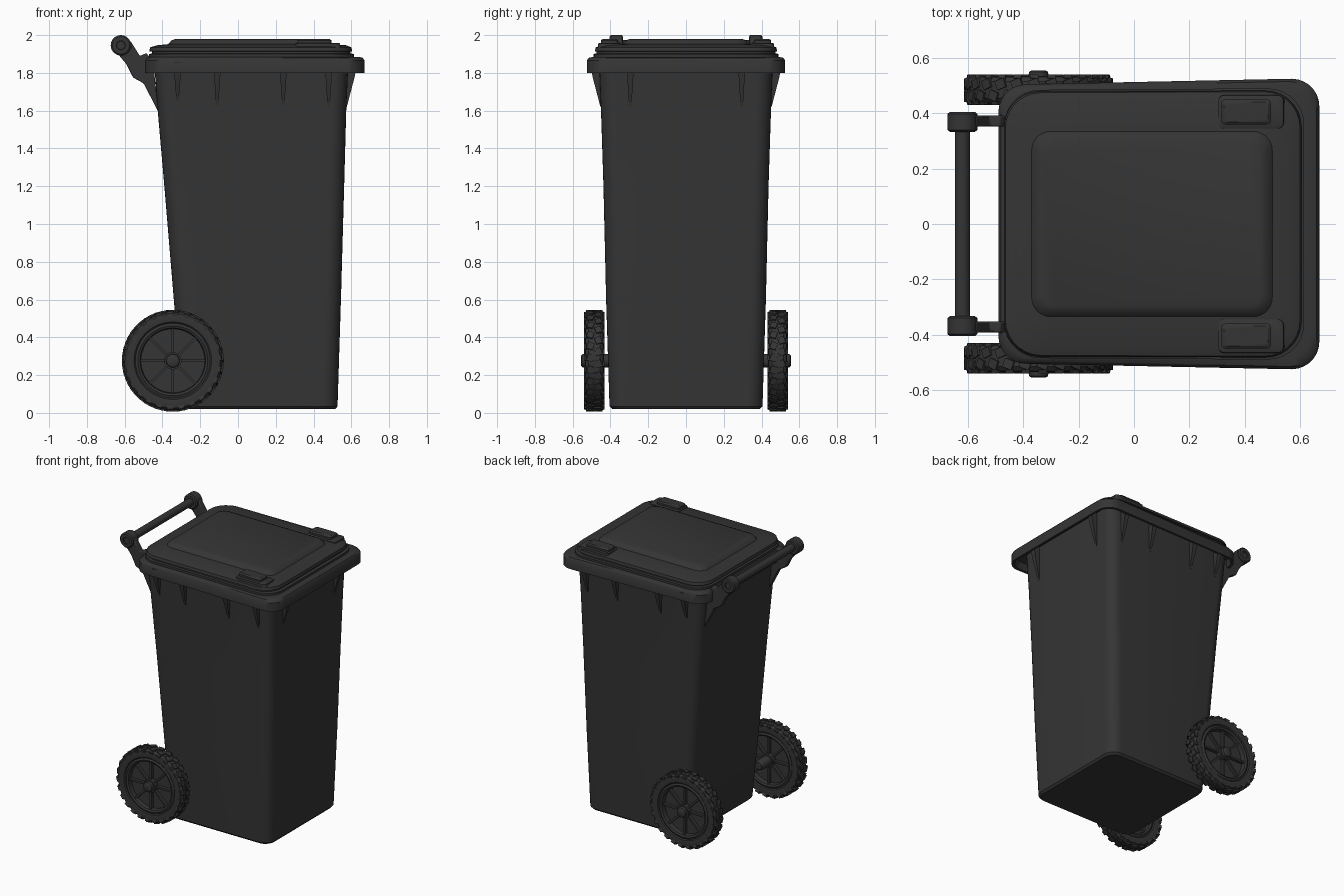
import bpy, bmesh, math
from math import sin, cos, pi
from mathutils import Matrix, Vector

old = bpy.data.objects.get("Cube")
if old:
    bpy.data.objects.remove(old, do_unlink=True)

mat = bpy.data.materials.new("charcoal plastic")
mat.use_nodes = True
COLOUR = (0.035, 0.035, 0.035, 1)
mat.diffuse_color = COLOUR
bsdf = mat.node_tree.nodes["Principled BSDF"]
bsdf.inputs["Base Color"].default_value = COLOUR
bsdf.inputs["Roughness"].default_value = 0.6


def finish(name, bm, bevel=0.0, angle=35):
    """Turn a bmesh into a shaded object with the material."""
    bmesh.ops.recalc_face_normals(bm, faces=bm.faces)
    mesh = bpy.data.meshes.new(name)
    bm.to_mesh(mesh)
    bm.free()
    mesh.materials.append(mat)
    ob = bpy.data.objects.new(name, mesh)
    bpy.context.collection.objects.link(ob)
    if bevel:
        mod = ob.modifiers.new("bevel", "BEVEL")
        mod.width, mod.segments = bevel, 2
    bpy.ops.object.select_all(action="DESELECT")
    ob.select_set(True)
    bpy.context.view_layer.objects.active = ob
    bpy.ops.object.shade_smooth_by_angle(angle=math.radians(angle))
    return ob


def bridge(bm, rings, closed=False):
    """Skin a list of vertex rings, capping the ends unless closed."""
    n = len(rings[0])
    pairs = list(zip(rings, rings[1:])) + ([(rings[-1], rings[0])] if closed else [])
    for a, b in pairs:
        for i in range(n):
            j = (i + 1) % n
            bm.faces.new((a[i], a[j], b[j], b[i]))
    if not closed:
        bm.faces.new(rings[0])
        bm.faces.new(rings[-1])


def loft(name, stations, yc=0.0, seg=7, angle=35):
    """Stack rounded outlines: (z, back x, front x, back half width, front half width, radius)."""
    bm = bmesh.new()
    rings = []
    for z, x0, x1, hb, hf, r in stations:
        ring = []
        corners = ((x1, hf, -1, 1), (x0, hb, 1, 1), (x0, -hb, 1, -1), (x1, -hf, -1, -1))
        for k, (x, y, sx, sy) in enumerate(corners):
            for i in range(seg + 1):
                a = (k + i / seg) * pi / 2
                ring.append(bm.verts.new((x + sx * r + r * cos(a), yc + y - sy * r + r * sin(a), z)))
        rings.append(ring)
    bridge(bm, rings)
    return finish(name, bm, angle=angle)


def lathe(bm, profile, centre, n=48, closed=False):
    """Spin (radius, y) points about the y axis through centre (x, z)."""
    rings = []
    for r, y in profile:
        rings.append([bm.verts.new((centre[0] + r * cos(2 * pi * i / n), y,
                                    centre[1] + r * sin(2 * pi * i / n))) for i in range(n)])
    bridge(bm, rings, closed)


def box(bm, size, matrix):
    bmesh.ops.create_cube(bm, size=1, matrix=matrix @ Matrix.Diagonal((*size, 1)))


# Tapered body
loft("bin_body", [
    (0.02, -0.28, 0.515, 0.39, 0.39, 0.07), (0.035, -0.292, 0.527, 0.405, 0.405, 0.08),
    (0.6, -0.34, 0.545, 0.423, 0.423, 0.08), (1.2, -0.39, 0.562, 0.437, 0.437, 0.08),
    (1.6, -0.425, 0.573, 0.45, 0.45, 0.08), (1.87, -0.445, 0.585, 0.46, 0.46, 0.08)])

# Hanging collar around the mouth
loft("rim_collar", [
    (1.86, -0.44, 0.58, 0.455, 0.455, 0.08), (1.85, -0.465, 0.64, 0.485, 0.495, 0.09),
    (1.80, -0.475, 0.655, 0.49, 0.505, 0.09), (1.80, -0.49, 0.67, 0.505, 0.525, 0.1),
    (1.865, -0.49, 0.67, 0.505, 0.525, 0.1), (1.88, -0.48, 0.66, 0.495, 0.515, 0.1),
    (1.885, -0.46, 0.64, 0.48, 0.49, 0.1)], angle=40)

# Lid with a shadow groove, sloped shoulder and raised panel
loft("lid", [
    (1.87, -0.47, 0.615, 0.485, 0.49, 0.13), (1.90, -0.47, 0.615, 0.485, 0.49, 0.13),
    (1.903, -0.455, 0.595, 0.47, 0.475, 0.13), (1.912, -0.455, 0.595, 0.47, 0.475, 0.13),
    (1.915, -0.47, 0.605, 0.48, 0.482, 0.13), (1.935, -0.465, 0.6, 0.475, 0.478, 0.13),
    (1.946, -0.43, 0.575, 0.44, 0.45, 0.12), (1.952, -0.37, 0.5, 0.335, 0.335, 0.07),
    (1.972, -0.352, 0.482, 0.318, 0.318, 0.06), (1.98, -0.33, 0.46, 0.298, 0.298, 0.05)], angle=30)

for s, side in ((1, "left"), (-1, "right")):
    # Lid latch and its seat
    loft("latch_seat_" + side, [
        (1.93, 0.305, 0.545, 0.062, 0.062, 0.02), (1.955, 0.305, 0.54, 0.06, 0.06, 0.02),
        (1.958, 0.31, 0.535, 0.055, 0.055, 0.02)], yc=s * 0.405, seg=3)
    loft("latch_" + side, [
        (1.94, 0.315, 0.495, 0.045, 0.045, 0.015), (1.972, 0.315, 0.495, 0.045, 0.045, 0.015),
        (1.98, 0.325, 0.485, 0.036, 0.036, 0.012)], yc=s * 0.405, seg=3)

    # Handle arm and its round end
    bm = bmesh.new()
    outline = ((-0.57, 1.97), (-0.52, 1.89), (-0.485, 1.905), (-0.45, 1.86), (-0.42, 1.59),
               (-0.5, 1.745), (-0.555, 1.775), (-0.59, 1.845), (-0.64, 1.905))
    bridge(bm, [[bm.verts.new((x, s * y, z)) for x, z in outline] for y in (0.352, 0.392)])
    finish("handle_arm_" + side, bm, bevel=0.006)
    bm = bmesh.new()
    lathe(bm, [(0.045, s * 0.333), (0.054, s * 0.34), (0.054, s * 0.398), (0.046, s * 0.405),
               (0.024, s * 0.405), (0.022, s * 0.397)], (-0.62, 1.946), 28)
    finish("handle_end_" + side, bm)

    # Tyre with tread blocks
    hub = (-0.345, 0.276)
    mid = s * 0.485
    bm = bmesh.new()
    half = [(0.195, 0.035), (0.205, 0.046), (0.23, 0.05), (0.25, 0.046), (0.262, 0.03)]
    profile = [(r, mid + w) for r, w in half] + [(r, mid - w) for r, w in reversed(half)]
    lathe(bm, profile, hub, 56, closed=True)
    finish("tyre_" + side, bm)
    bm = bmesh.new()
    count = 26
    for i in range(count):
        for row in (-1, 1):
            a = 2 * pi * (i + 0.25 * row) / count
            turn = Matrix.Translation((hub[0], mid, hub[1])) @ Matrix.Rotation(a, 4, "Y")
            box(bm, (0.014, 0.034, 0.038), turn @ Matrix.Translation((0.262, row * 0.021, 0))
                @ Matrix.Rotation(row * 0.35, 4, "X"))
            box(bm, (0.026, 0.012, 0.03), turn @ Matrix.Translation((0.246, row * 0.045, 0))
                @ Matrix.Rotation(row * 0.3, 4, "Z"))
    finish("tyre_tread_" + side, bm)

    # Wheel rim, web, spokes and hub
    bm = bmesh.new()
    lathe(bm, [(0.198, mid - 0.04), (0.198, mid + 0.04), (0.185, mid + 0.046), (0.173, mid + 0.04),
               (0.168, mid), (0.173, mid - 0.04), (0.185, mid - 0.046)], hub, closed=True)
    lathe(bm, [(0.18, mid - 0.008), (0.18, mid + 0.008)], hub)
    for i in range(8):
        turn = Matrix.Translation((hub[0], mid, hub[1])) @ Matrix.Rotation(pi * i / 4, 4, "Y")
        box(bm, (0.14, 0.06, 0.014), turn @ Matrix.Translation((0.105, 0, 0)))
    lathe(bm, [(0.046, mid - 0.045), (0.046, mid + 0.045)], hub, 28)
    finish("wheel_" + side, bm)

    # Stub axle and hub cap
    bm = bmesh.new()
    lathe(bm, [(0.026, s * 0.34), (0.036, s * 0.36), (0.036, s * 0.54), (0.034, s * 0.55),
               (0.026, s * 0.555)], hub, 28)
    finish("axle_" + side, bm)

# Handle grip bar
bm = bmesh.new()
lathe(bm, [(0.027, -0.345), (0.027, 0.345)], (-0.62, 1.946), 20)
finish("handle_bar", bm)


# Tapered ribs under the collar
def rib(bm, base, out, bottom):
    out = Vector(out)
    across = Vector((-out.y, out.x, 0))
    rings = []
    for z, depth, width in ((1.86, 0.055, 0.018), (1.78, 0.042, 0.016), (bottom, 0.0, 0.006)):
        foot = Vector((*base, z))
        rings.append([bm.verts.new(foot + out * d + across * w)
                      for d, w in ((-0.03, -width), (depth, -width), (depth, width), (-0.03, width))])
    bridge(bm, rings)


bm = bmesh.new()
for s in (1, -1):
    for x, bottom in ((-0.32, 1.65), (-0.11, 1.63), (0.24, 1.63), (0.48, 1.62)):
        rib(bm, (x, s * 0.453), (0, s, 0), bottom)
    rib(bm, (0.576, s * 0.295), (1, 0, 0), 1.62)
finish("collar_ribs", bm)
